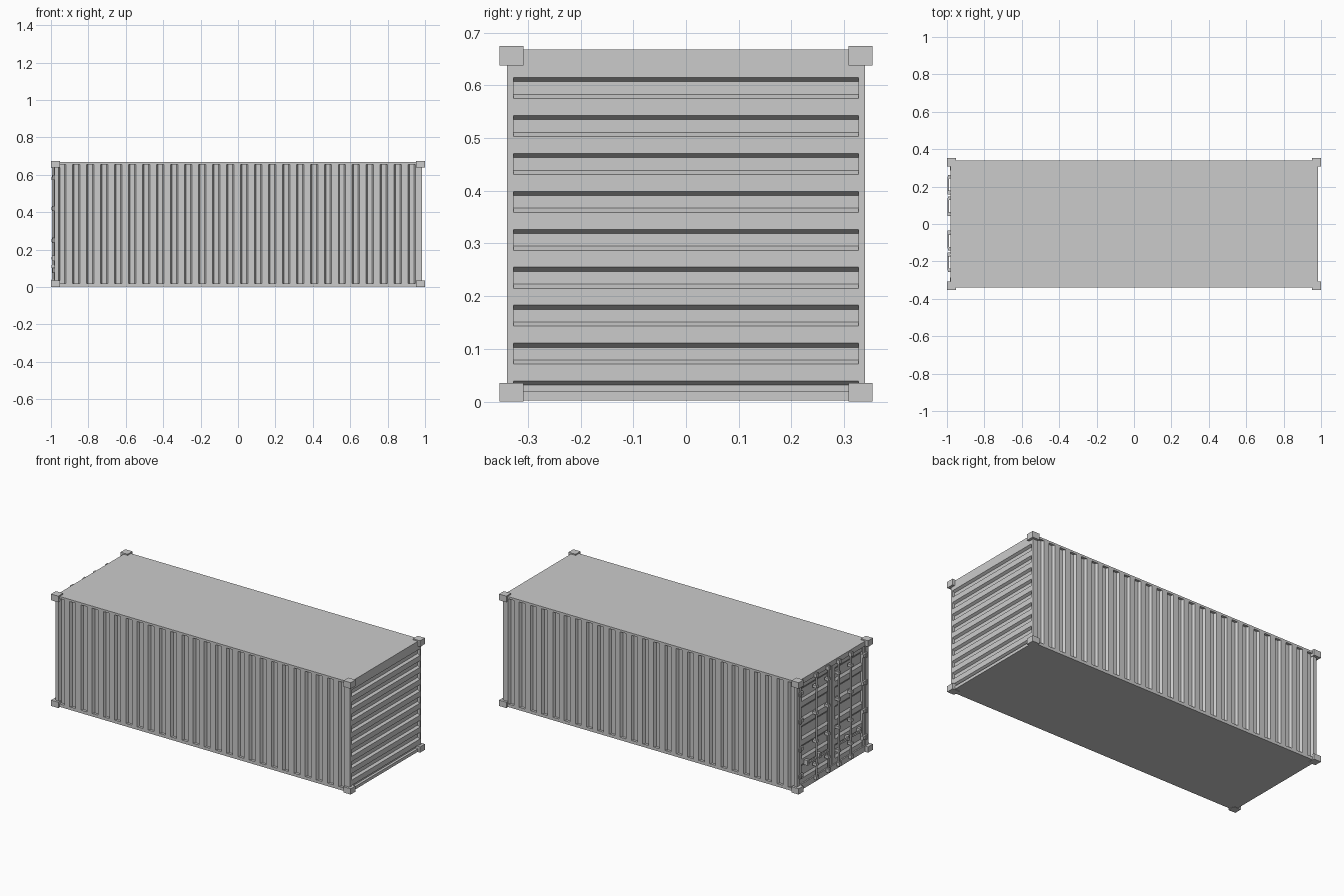
import bpy, bmesh
from mathutils import Vector

if "Cube" in bpy.data.objects:
    bpy.data.objects.remove(bpy.data.objects["Cube"])


def mesh_object(name, bm):
    me = bpy.data.meshes.new(name)
    bm.normal_update()
    bm.to_mesh(me)
    bm.free()
    ob = bpy.data.objects.new(name, me)
    bpy.context.collection.objects.link(ob)
    return ob


def box(name, lo, hi):
    lo, hi = Vector(lo), Vector(hi)
    bm = bmesh.new()
    bmesh.ops.create_cube(bm, size=1)
    for v in bm.verts:
        v.co = Vector(((lo[i] + hi[i]) / 2 + v.co[i] * (hi[i] - lo[i]) for i in range(3)))
    return mesh_object(name, bm)


def rod(name, x, y, z0, z1, r, sides=12):
    bm = bmesh.new()
    bmesh.ops.create_cone(bm, cap_ends=True, segments=sides, radius1=r, radius2=r, depth=z1 - z0)
    bmesh.ops.translate(bm, verts=bm.verts, vec=(x, y, (z0 + z1) / 2))
    ob = mesh_object(name, bm)
    bpy.ops.object.select_all(action='DESELECT')
    bpy.context.view_layer.objects.active = ob
    ob.select_set(True)
    bpy.ops.object.shade_smooth_by_angle()
    return ob


def groove_profile(start, end, centres, half, slope, depth):
    """Trapezoid grooves along a line, as (position, inset) pairs."""
    pts = [(start, 0)]
    for c in centres:
        pts += [(c - half, 0), (c - half + slope, depth), (c + half - slope, depth), (c + half, 0)]
    return pts + [(end, 0)]


def sheet(name, profile, place, a, b, flip=False):
    """Sweep a groove profile from a to b; place(pos, inset, t) gives a point."""
    bm = bmesh.new()
    rows = [[bm.verts.new(place(p, d, t)) for p, d in profile] for t in (a, b)]
    for i in range(len(profile) - 1):
        q = [rows[0][i], rows[0][i + 1], rows[1][i + 1], rows[1][i]]
        bm.faces.new(q[::-1] if flip else q)
    return mesh_object(name, bm)


X0, X1, W, TOP = -0.98, 0.985, 0.34, 0.668
DEPTH = 0.015

# Roof and floor slabs
box("roof", (X0, -W, 0.655), (X1, W, TOP))
box("floor", (X0, -W, 0.002), (X1, W, 0.02))

# Corrugated long sides
centres = [-0.94 + 0.0748 * i for i in range(26)]
prof = groove_profile(-0.965, 0.965, centres, 0.02, 0.008, DEPTH)
for s, side in ((-1, "front"), (1, "back")):
    sheet(side + "_wall", prof, lambda p, d, t: (p, s * (W - d), t), 0.018, 0.657, s > 0)

# Corrugated closed end
centres = [0.019 + 0.072 * i for i in range(9)]
prof = groove_profile(-0.002, 0.657, centres, 0.02, 0.008, DEPTH)
prof = [(max(p, 0.003), d) for p, d in prof[2:]]
sheet("end_wall", prof, lambda p, d, t: (X1 - d, t, p), -0.329, 0.329, True)

for s, side in ((-1, "front"), (1, "back")):
    # Corner posts
    y = sorted((s * 0.327, s * W))
    box(side + "_end_post", (0.955, y[0], 0.01), (X1, y[1], 0.66))
    y = sorted((s * 0.312, s * W))
    box(side + "_door_post", (X0, y[0], 0.01), (-0.962, y[1], 0.66))
    # Corner castings
    y = sorted((s * 0.308, s * 0.354))
    for x in ((-1, -0.952), (0.952, 1)):
        for z in ((0, 0.035), (0.638, 0.675)):
            box(side + "_corner_casting", (x[0], y[0], z[0]), (x[1], y[1], z[1]))

# Door header and sill
box("door_header", (X0, -0.312, 0.638), (-0.962, 0.312, 0.66))
box("door_sill", (X0, -0.312, 0.015), (-0.962, 0.312, 0.037))

# Two doors with shallow pressed panels
DX = -0.972
prof = groove_profile(0.037, 0.638, [0.106 + 0.116 * i for i in range(5)], 0.042, 0.014, 0.01)
for s, side in ((-1, "front"), (1, "back")):
    sheet(side + "_door", prof, lambda p, d, t: (DX + d, s * t, p), 0.03, 0.29, s < 0)
    for a, b in ((0.002, 0.03), (0.29, 0.312)):
        y = sorted((s * a, s * b))
        box(side + "_door_stile", (DX - 0.002, y[0], 0.037), (DX + 0.012, y[1], 0.638))
    # Hinges
    for z in (0.09, 0.25, 0.42, 0.585):
        y = sorted((s * 0.285, s * 0.325))
        box(side + "_hinge", (-0.985, y[0], z - 0.01), (-0.972, y[1], z + 0.01))
        rod(side + "_hinge_pin", -0.985, s * 0.313, z - 0.014, z + 0.014, 0.006, 8)

# Locking rods with guides, cam ends and handles
for i, y in enumerate((-0.163, -0.047, 0.053, 0.168)):
    rod("lock_rod", -0.988, y, 0.02, 0.662, 0.006)
    for z in (0.03, 0.648):
        box("cam_lock", (-0.998, y - 0.011, z - 0.011), (-0.976, y + 0.011, z + 0.011))
    for z in (0.11, 0.25, 0.42, 0.58):
        box("rod_guide", (-0.996, y - 0.01, z - 0.008), (-0.97, y + 0.01, z + 0.008))
    d = 0.085 if i % 2 else -0.085
    if i in (1, 2):
        d = -0.085 if i == 1 else 0.085
    ys = sorted((y, y + d))
    box("lock_handle", (-0.998, ys[0], 0.148), (-0.99, ys[1], 0.16))
    box("handle_catch", (-0.995, y + d - 0.009, 0.138), (-0.968, y + d + 0.009, 0.168))
